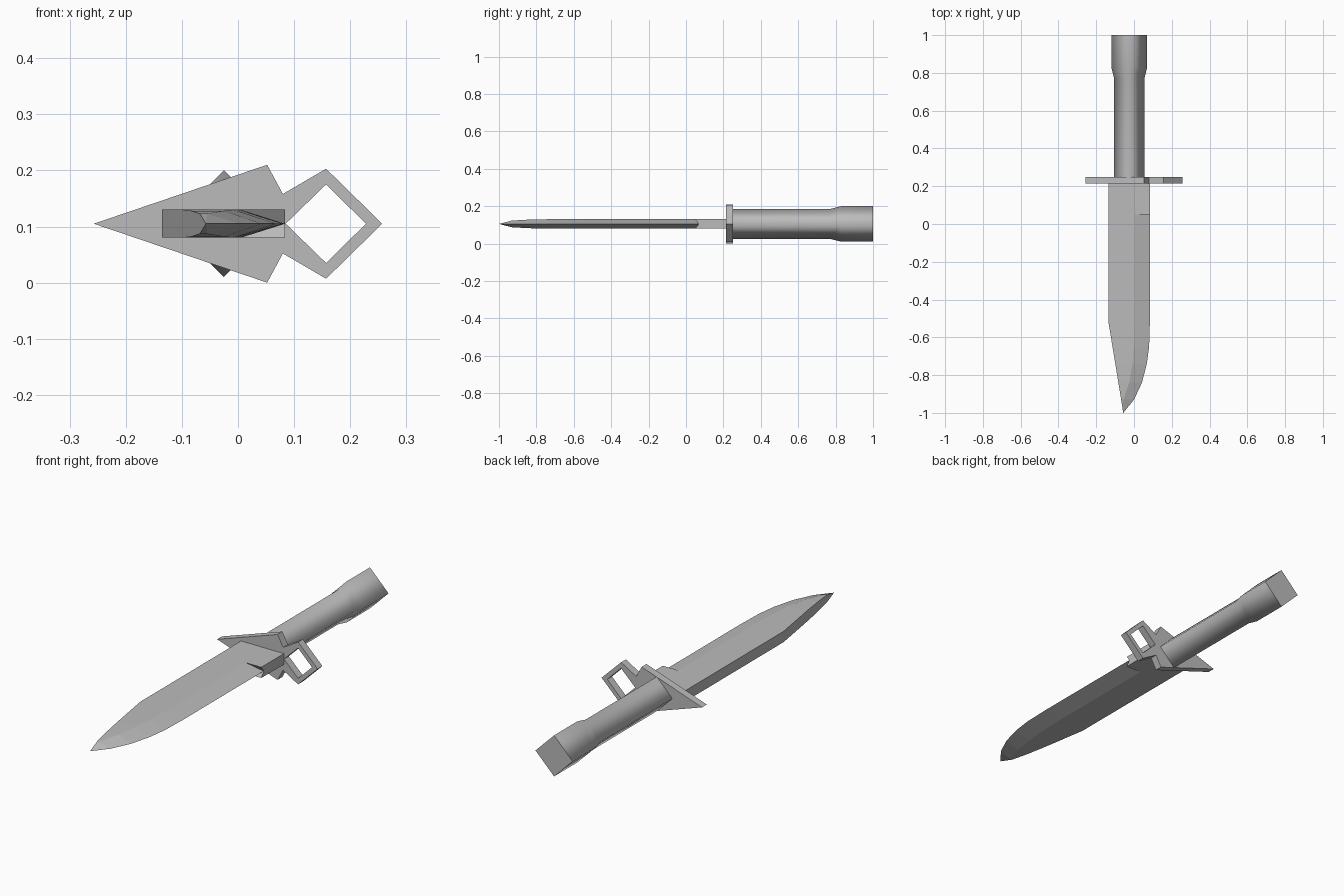
import bpy, bmesh, math

cube = bpy.data.objects.get("Cube")
if cube:
    bpy.data.objects.remove(cube, do_unlink=True)

MID = 0.105  # height of the knife's centre line

steel = bpy.data.materials.new("grey_steel")
steel.use_nodes = True
GREY = (0.5, 0.5, 0.5, 1)
steel.diffuse_color = GREY
steel.node_tree.nodes["Principled BSDF"].inputs["Base Color"].default_value = GREY


def loft(name, rings, smooth=False):
    """Skin a list of equal-length rings and cap both ends."""
    bm = bmesh.new()
    loops = [[bm.verts.new(p) for p in ring] for ring in rings]
    for a, b in zip(loops, loops[1:]):
        for i in range(len(a)):
            j = (i + 1) % len(a)
            bm.faces.new((a[i], a[j], b[j], b[i])).smooth = smooth
    for cap in (loops[0], loops[-1]):
        bm.faces.new(cap)
        for i in range(len(cap)):
            bm.edges.get((cap[i - 1], cap[i])).smooth = False
    bmesh.ops.remove_doubles(bm, verts=bm.verts, dist=0.0005)
    bmesh.ops.recalc_face_normals(bm, faces=bm.faces)
    mesh = bpy.data.meshes.new(name)
    bm.to_mesh(mesh)
    bm.free()
    mesh.materials.append(steel)
    obj = bpy.data.objects.new(name, mesh)
    bpy.context.collection.objects.link(obj)
    return obj


# Handle: square section standing on its corner, flared at the pommel
def diamond(y, r):
    return [(-0.025 + r * math.cos(k * math.pi / 2), y,
             MID + r * math.sin(k * math.pi / 2)) for k in range(4)]


loft("handle", [diamond(y, r) for y, r in
                ((0.24, 0.08), (0.77, 0.08), (0.83, 0.095), (1.0, 0.095))], smooth=True)


# Blade: thick spine, flat cheek, bevel down to the cutting edge
def section(y, spine, shoulder, edge, h):
    return [(spine, y, MID + h), (shoulder, y, MID + h), (edge, y, MID),
            (shoulder, y, MID - h), (spine, y, MID - h)]


loft("blade", [section(*s) for s in (
    (0.07, -0.135, 0.005, 0.084, 0.025),
    (-0.52, -0.135, 0.005, 0.084, 0.025),
    (-0.65, -0.114, 0.0, 0.08, 0.025),
    (-0.74, -0.099, -0.008, 0.068, 0.025),
    (-0.84, -0.083, -0.025, 0.042, 0.023),
    (-0.93, -0.068, -0.055, 0.0, 0.018),
    (-1.0, -0.057, -0.057, -0.057, 0.0))])

# Ricasso: unsharpened block with a notched front end
profile = ((0.23, 0.025), (0.05, 0.025), (0.068, 0), (0.05, -0.025), (0.23, -0.025))
loft("ricasso", [[(x, y, MID + z) for y, z in profile] for x in (-0.135, 0.084)])

# Guard: pointed plate with a diamond-shaped ring
upper = [(0.052, 0.105), (0.08, 0.053), (0.157, 0.098)]
outline = ([(-0.257, 0)] + upper + [(0.257, 0)]
           + [(x, -z) for x, z in reversed(upper)])
hole = [(0.085, 0), (0.157, 0.07), (0.228, 0), (0.157, -0.07)]
curve = bpy.data.curves.new("guard_outline", "CURVE")
curve.dimensions = "2D"
curve.fill_mode = "BOTH"
curve.extrude = 0.0175
for pts in (outline, hole):
    spline = curve.splines.new("POLY")
    spline.points.add(len(pts) - 1)
    for p, (x, z) in zip(spline.points, pts):
        p.co = (x, z, 0, 1)
    spline.use_cyclic_u = True
curve.materials.append(steel)
guard = bpy.data.objects.new("guard", curve)
bpy.context.collection.objects.link(guard)
guard.location = (0, 0.2325, MID)
guard.rotation_euler = (math.pi / 2, 0, 0)
bpy.ops.object.select_all(action="DESELECT")
guard.select_set(True)
bpy.context.view_layer.objects.active = guard
bpy.ops.object.convert(target="MESH")
bpy.ops.object.shade_flat()
